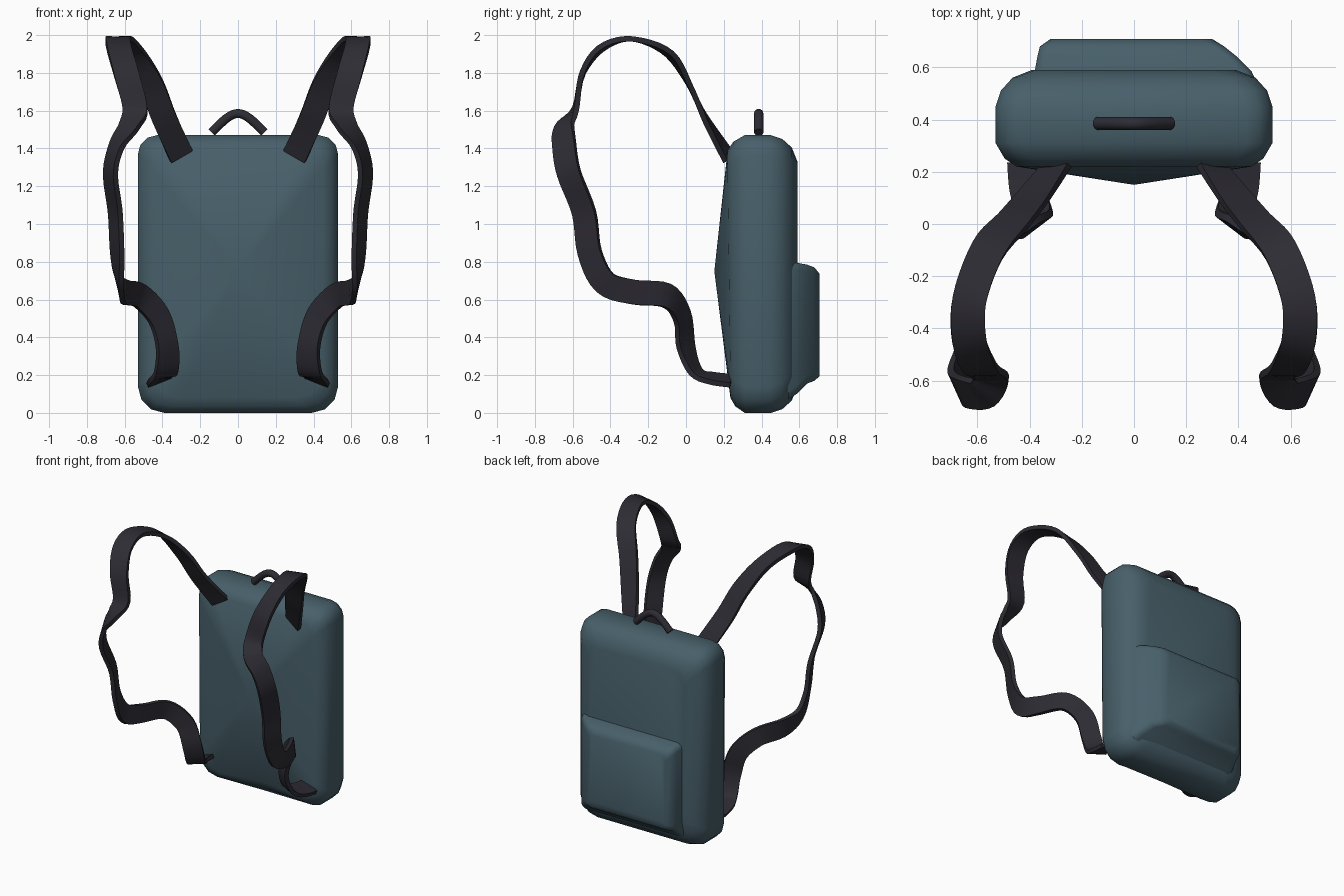
import bpy
import bmesh
import math
from mathutils import Vector

if "Cube" in bpy.data.objects:
    bpy.data.objects.remove(bpy.data.objects["Cube"], do_unlink=True)


def make_material(name, colour):
    material = bpy.data.materials.new(name)
    material.use_nodes = True
    material.diffuse_color = (*colour, 1)
    material.node_tree.nodes["Principled BSDF"].inputs["Base Color"].default_value = (*colour, 1)
    return material


teal = make_material("teal fabric", (0.064, 0.116, 0.144))
dark = make_material("dark webbing", (0.027, 0.025, 0.034))


def finish(obj, material, angle):
    """Assign the colour and smooth everything but the hard edges."""
    obj.data.materials.append(material)
    bpy.ops.object.select_all(action="DESELECT")
    obj.select_set(True)
    bpy.context.view_layer.objects.active = obj
    bpy.ops.object.shade_smooth_by_angle(angle=math.radians(angle))


def loft(name, rings, material, angle, apex=None):
    """Skin a row of matching rings; the first end may rise to an apex."""
    bm = bmesh.new()
    rows = [[bm.verts.new(point) for point in ring] for ring in rings]
    count = len(rows[0])
    for near, far in zip(rows, rows[1:]):
        for i in range(count):
            j = (i + 1) % count
            bm.faces.new((near[i], near[j], far[j], far[i]))
    bm.faces.new(rows[-1])
    if apex:
        tip = bm.verts.new(apex)
        for i in range(count):
            bm.faces.new((tip, rows[0][i], rows[0][(i + 1) % count]))
    else:
        bm.faces.new(rows[0])
    bmesh.ops.recalc_face_normals(bm, faces=bm.faces)
    mesh = bpy.data.meshes.new(name)
    bm.to_mesh(mesh)
    bm.free()
    obj = bpy.data.objects.new(name, mesh)
    bpy.context.collection.objects.link(obj)
    finish(obj, material, angle)


def rounded_outline(y, left, right, bottom, top, low_radius, high_radius, steps=3):
    """Rounded rectangle standing in the xz plane at depth y, with a middle point below."""
    corners = [(right, top, -1, -1, high_radius), (left, top, 1, -1, high_radius),
               (left, bottom, 1, 1, low_radius), (right, bottom, -1, 1, low_radius)]
    points = []
    for quarter, (x, z, sx, sz, radius) in enumerate(corners):
        if quarter == 3:
            points.append(Vector(((left + right) / 2, y, bottom)))
        for step in range(steps + 1):
            turn = (quarter + step / steps) * math.pi / 2
            points.append(Vector((x + sx * radius + radius * math.cos(turn), y,
                                  z + sz * radius + radius * math.sin(turn))))
    return points


def catmull(a, b, c, d, t):
    return (b * 2 + (c - a) * t + (a * 2 - b * 5 + c * 4 - d) * t * t
            + (b * 3 - a - c * 3 + d) * t * t * t) / 2


def smooth_path(points, steps):
    padded = [points[0], *points, points[-1]]
    path = [catmull(*padded[i:i + 4], s / steps)
            for i in range(len(points) - 1) for s in range(steps)]
    return path + [points[-1]]


# Main bag: soft box with a padded front panel rising to a point
body_profile = [(0.22, 0.08), (0.25, 0.035), (0.31, 0), (0.45, 0),
                (0.51, 0.02), (0.56, 0.065), (0.59, 0.14)]
body_rings = [rounded_outline(y, inset - 0.53, 0.53 - inset, inset, 1.47 - inset, 0.14, 0.1)
              for y, inset in body_profile]
# Draw the lower front back, most of all at its middle
for ring in body_rings[:3]:
    for point in ring:
        if point.z < 0.3:
            point.y += (0.32 - point.y) * (0.6 if abs(point.x) < 0.1 else 0.15)
loft("bag_body", body_rings, teal, 50, apex=(0, 0.15, 0.75))

# Rear pocket: steep on one side, sloping on the other
pocket_layers = [(0.54, -0.385, 0.47, 0.07, 0.8), (0.585, -0.38, 0.45, 0.1, 0.795),
                 (0.64, -0.37, 0.395, 0.155, 0.785), (0.68, -0.36, 0.345, 0.17, 0.77),
                 (0.708, -0.32, 0.3, 0.195, 0.735)]
loft("rear_pocket", [rounded_outline(*layer, 0.04, 0.04) for layer in pocket_layers], teal, 50)

# Shoulder straps: each row is the centre, then the direction across the webbing
strap_keys = [
    ((0.3, 0.22, 1.36), (0.9, -0.2, -0.45)),
    ((0.39, 0.1, 1.56), (0.9, 0.1, -0.4)),
    ((0.46, 0.015, 1.74), (0.9, 0.2, -0.3)),
    ((0.56, -0.1, 1.91), (1, 0.3, 0)),
    ((0.63, -0.29, 1.98), (1, 0, 0)),
    ((0.63, -0.45, 1.93), (1, -0.1, 0.1)),
    ((0.59, -0.55, 1.79), (1, 0, 0.1)),
    ((0.545, -0.585, 1.61), (1, 0.1, 0)),
    ((0.575, -0.645, 1.52), (0.8, 0.6, 0)),
    ((0.64, -0.645, 1.42), (0.5, 0.85, 0)),
    ((0.675, -0.62, 1.27), (0.4, 0.9, 0)),
    ((0.65, -0.54, 1.06), (0.4, 0.9, 0)),
    ((0.64, -0.51, 0.85), (0.4, 0.9, 0.2)),
    ((0.63, -0.43, 0.69), (0.2, 0.7, 0.7)),
    ((0.6, -0.28, 0.64), (0, 0, 1)),
    ((0.52, -0.1, 0.62), (-0.2, 0.1, 1)),
    ((0.42, -0.02, 0.51), (-0.7, 0.5, 0.5)),
    ((0.375, 0, 0.35), (-0.8, 0.6, 0)),
    ((0.38, 0.05, 0.22), (-0.9, 0.4, 0.1)),
    ((0.41, 0.13, 0.185), (-0.9, 0.1, 0.3)),
    ((0.42, 0.24, 0.17), (-0.9, 0, 0.35)),
]


def strap_rings(side, half_width=0.065, half_thick=0.014):
    centres = smooth_path([Vector(c) for c, w in strap_keys], 5)
    across = smooth_path([Vector(w).normalized() for c, w in strap_keys], 5)
    rings = []
    for i, centre in enumerate(centres):
        tangent = centres[min(i + 1, len(centres) - 1)] - centres[max(i - 1, 0)]
        tangent.normalize()
        wide = across[i] - tangent * across[i].dot(tangent)
        wide.normalize()
        thick = tangent.cross(wide) * half_thick
        wide *= half_width
        ring = [centre + wide + thick, centre - wide + thick,
                centre - wide - thick, centre + wide - thick]
        rings.append([Vector((p.x * side, p.y, p.z)) for p in ring])
    return rings


for side, label in ((1, "left"), (-1, "right")):
    loft(label + "_shoulder_strap", strap_rings(side), dark, 40)

# Carry handle: a round tube arched over the top
handle_keys = [Vector((x, 0.385, z)) for x, z in
               ((-0.14, 1.485), (-0.06, 1.56), (0, 1.585), (0.06, 1.56), (0.14, 1.485))]
handle_path = smooth_path(handle_keys, 4)
handle_rings = []
for i, centre in enumerate(handle_path):
    tangent = handle_path[min(i + 1, len(handle_path) - 1)] - handle_path[max(i - 1, 0)]
    tangent.normalize()
    depth = Vector((0, 1, 0))
    rise = tangent.cross(depth)
    turns = [math.tau * k / 10 for k in range(10)]
    handle_rings.append([centre + (depth * math.cos(t) + rise * math.sin(t)) * 0.025
                         for t in turns])
loft("carry_handle", handle_rings, dark, 50)
